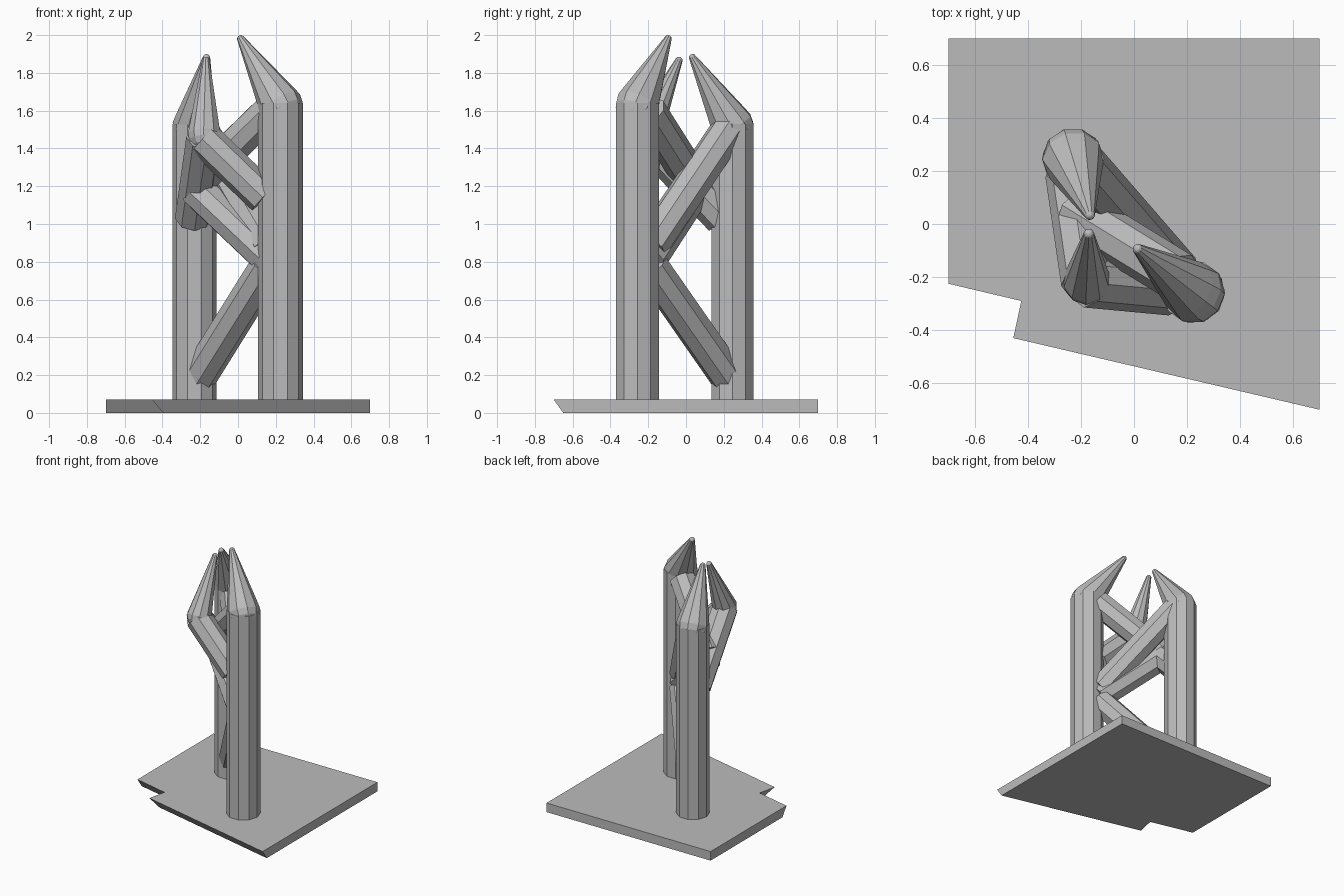
import bpy, bmesh, math
from mathutils import Vector, Matrix

cube = bpy.data.objects.get("Cube")
if cube:
    bpy.data.objects.remove(cube)

grey = bpy.data.materials.new("plain_grey")
grey.use_nodes = True
grey.diffuse_color = (0.5, 0.5, 0.5, 1)
grey.node_tree.nodes["Principled BSDF"].inputs["Base Color"].default_value = (0.5, 0.5, 0.5, 1)


def finish(name, bm):
    bmesh.ops.recalc_face_normals(bm, faces=bm.faces)
    mesh = bpy.data.meshes.new(name)
    bm.to_mesh(mesh)
    bm.free()
    mesh.materials.append(grey)
    obj = bpy.data.objects.new(name, mesh)
    bpy.context.collection.objects.link(obj)
    return obj


def strut(name, start, end, radius, sides):
    """Straight faceted bar between two points."""
    a, b = Vector(start), Vector(end)
    axis = b - a
    turn = axis.to_track_quat("Z", "Y").to_matrix().to_4x4()
    if axis.x == axis.y == 0:
        turn = Matrix.Rotation(math.pi / 2, 4, "Z")
    bm = bmesh.new()
    bmesh.ops.create_cone(bm, cap_ends=True, segments=sides, radius1=radius, radius2=radius,
                          depth=axis.length, matrix=Matrix.Translation((a + b) / 2) @ turn)
    return finish(name, bm)


def spike(name, base, tip, radius):
    """Leaning point: hull around a large ball and a tiny ball."""
    bm = bmesh.new()
    lean = (Vector(tip) - Vector(base)).to_track_quat("Z", "Y").to_matrix().to_4x4()
    for centre, r in ((base, radius), (tip, 0.02)):
        bmesh.ops.create_uvsphere(bm, u_segments=10, v_segments=8, radius=r,
                                  matrix=Matrix.Translation(centre) @ lean)
    bmesh.ops.delete(bm, geom=bm.faces[:], context="FACES_ONLY")
    hull = bmesh.ops.convex_hull(bm, input=bm.verts[:])
    inner = {g for g in hull["geom_interior"] if isinstance(g, bmesh.types.BMVert)}
    bmesh.ops.delete(bm, geom=list(inner), context="VERTS")
    loose = [e for e in bm.edges if not e.link_faces]
    bmesh.ops.delete(bm, geom=loose, context="EDGES")
    bmesh.ops.dissolve_limit(bm, angle_limit=0.02, verts=bm.verts[:], edges=bm.edges[:])
    return finish(name, bm)


# Base plate with a stepped, undercut front edge
top = [(-0.7, 0.7), (0.7, 0.7), (0.7, -0.7), (-0.455, -0.43), (-0.425, -0.29), (-0.7, -0.225)]
bottom = top[:2] + [(0.7, -0.65), (-0.395, -0.393), (-0.365, -0.253), (-0.7, -0.175)]
bm = bmesh.new()
upper = [bm.verts.new((x, y, 0.07)) for x, y in top]
lower = [bm.verts.new((x, y, 0)) for x, y in bottom]
bm.faces.new(upper)
bm.faces.new(lower)
for i in range(len(top)):
    j = (i + 1) % len(top)
    bm.faces.new((upper[i], upper[j], lower[j], lower[i]))
finish("base_plate", bm)

# Two upright posts
strut("front_post", (0.225, -0.257, 0.05), (0.225, -0.257, 1.64), 0.119, 10)
strut("back_post", (-0.23, 0.245, 0.05), (-0.23, 0.245, 1.53), 0.117, 10)

# Leaning points
spike("front_spike", (0.225, -0.257, 1.63), (0.015, -0.095, 1.98), 0.118)
spike("back_spike", (-0.23, 0.245, 1.52), (-0.167, 0.035, 1.88), 0.117)
spike("side_spike", (-0.178, -0.215, 1.47), (-0.17, -0.038, 1.865), 0.09)

# Diagonal braces
braces = {
    "lower_brace": ((-0.22, 0.235, 0.17), (0.16, -0.19, 0.78)),
    "upper_brace": ((0.16, -0.19, 0.88), (-0.2, 0.225, 1.5)),
    "side_front_brace": ((0.14, -0.25, 1.14), (-0.18, -0.22, 1.45)),
    "side_back_brace": ((-0.24, 0.19, 1.03), (-0.18, -0.22, 1.46)),
    "inner_lower_brace": ((0.17, -0.2, 0.81), (-0.22, 0.04, 1.18)),
    "inner_upper_brace": ((0.17, -0.2, 1.6), (-0.22, 0.04, 1.22)),
}
for name, (start, end) in braces.items():
    strut(name, start, end, 0.095, 8)
